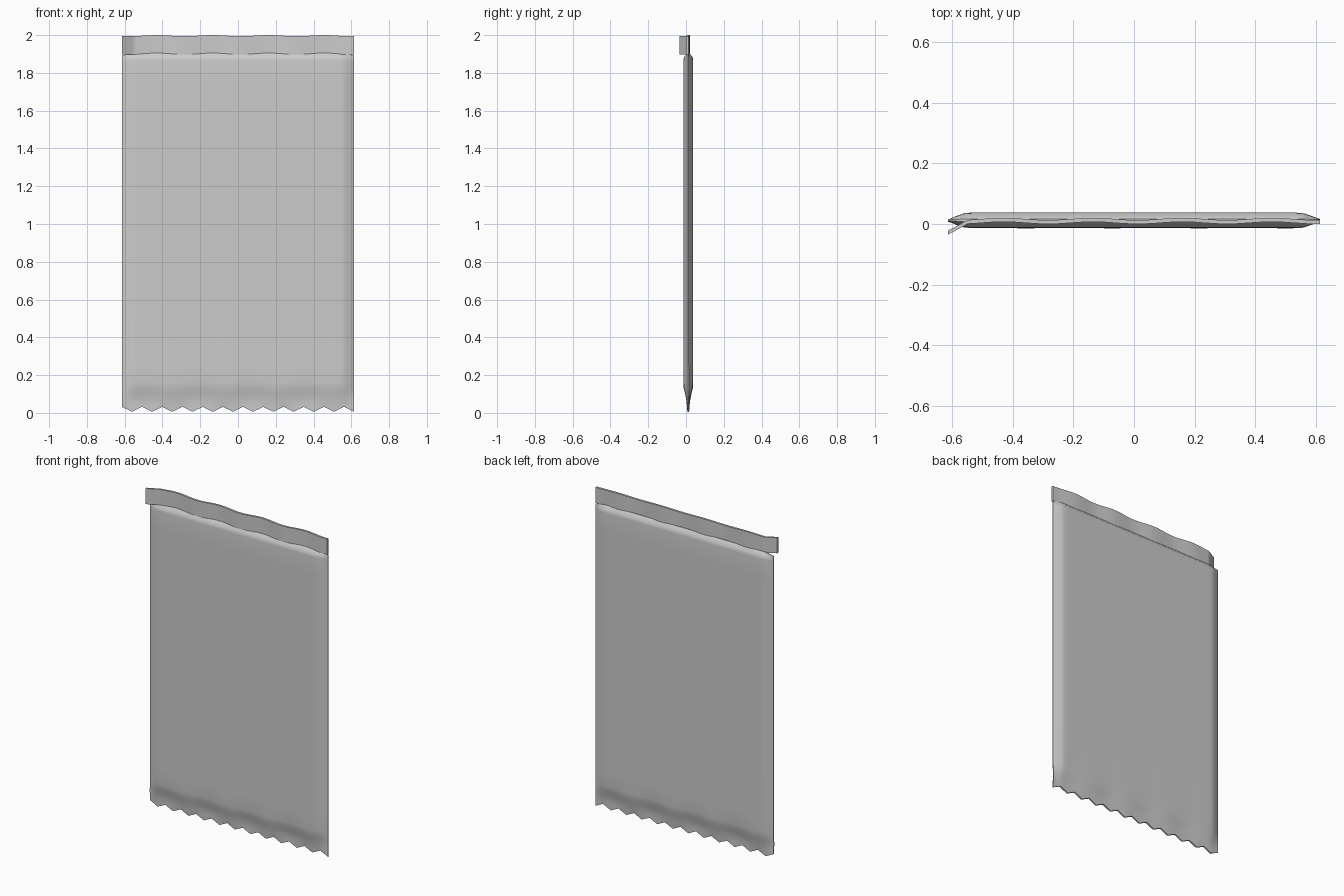
import bpy, bmesh, math

if "Cube" in bpy.data.objects:
    bpy.data.objects.remove(bpy.data.objects["Cube"])

HALF_W = 0.615
N = 92                      # columns across the width
TEETH = 11.5                # zigzag teeth along the bottom


def interp(x, pts):
    """Piecewise linear lookup."""
    if x <= pts[0][0]:
        return pts[0][1]
    for (a, fa), (b, fb) in zip(pts, pts[1:]):
        if x <= b:
            return fa + (fb - fa) * (x - a) / (b - a)
    return pts[-1][1]


def double_sheet(name, rows, point, angle):
    """Closed thin shell: front and back grids joined around the rim."""
    bm = bmesh.new()
    nr = len(rows)
    xs = [-HALF_W + 2 * HALF_W * i / N for i in range(N + 1)]
    f, b = [[[bm.verts.new(point(x, r, s)) for x in xs] for r in rows] for s in (-1, 1)]
    for j in range(nr - 1):
        for i in range(N):
            bm.faces.new((f[j][i], f[j][i + 1], f[j + 1][i + 1], f[j + 1][i]))
            bm.faces.new((b[j][i + 1], b[j][i], b[j + 1][i], b[j + 1][i + 1]))
        bm.faces.new((b[j][0], f[j][0], f[j + 1][0], b[j + 1][0]))
        bm.faces.new((f[j][N], b[j][N], b[j + 1][N], f[j + 1][N]))
    for i in range(N):
        bm.faces.new((b[0][i], b[0][i + 1], f[0][i + 1], f[0][i]))
        bm.faces.new((f[-1][i], f[-1][i + 1], b[-1][i + 1], b[-1][i]))
    bmesh.ops.recalc_face_normals(bm, faces=bm.faces)
    me = bpy.data.meshes.new(name)
    bm.to_mesh(me)
    bm.free()
    ob = bpy.data.objects.new(name, me)
    bpy.context.collection.objects.link(ob)
    bpy.ops.object.select_all(action='DESELECT')
    ob.select_set(True)
    bpy.context.view_layer.objects.active = ob
    bpy.ops.object.shade_smooth_by_angle(angle=math.radians(angle))
    return ob


# Pouch body: flat pillow with pinched sides, crimped zigzag bottom, sloped top
SIDE = [(0, 0.1), (0.027, 0.55), (0.0535, 0.92), (0.08, 1)]
RISE = [(0, 0.18), (0.06, 0.26), (0.10, 0.55), (0.13, 0.88), (0.16, 1),
        (1.865, 1), (1.885, 0.9), (1.905, 0.2)]
body_rows = [0, 0.045, 0.07, 0.10, 0.13, 0.16, 0.25, 0.6, 1.0, 1.4, 1.75, 1.865, 1.885, 1.905]


def body_point(x, z, s):
    edge = HALF_W - abs(x)
    t = 0.0255 * min(interp(edge, SIDE), 1) * interp(z, RISE)
    ripple = 0.003 * math.sin(x * 22) * max(0, 1 - abs(z - 0.09) / 0.09)
    y = 0.012 + s * max(t, 0.0025) + ripple
    if z == 0:
        u = ((x + HALF_W) / (2 * HALF_W) * TEETH) % 1.0
        z = 0.006 + 0.026 * abs(2 * u - 1)
    if z > 1.88:                               # shoulders drop at the corners
        z -= 0.012 * max(0, 1 - edge / 0.07)
    return x, y, z


double_sheet("pouch_body", body_rows, body_point, 40)


# Top seal strip: wavy band whose left end peels forward
def strip_point(x, r, s):
    wave = math.cos(2 * math.pi * (x - 0.16) / 0.295)
    y = 0.010 + 0.0035 * wave
    y -= 0.036 * min(1, max(0, (-x - 0.55) / 0.065))
    y += s * 0.0065
    z = 1.899 + r * 0.098 + 0.003 * wave * (1 if r > 0.5 else 0.7)
    return x, y, z


double_sheet("top_seal_strip", [0, 0.08, 0.5, 0.92, 1], strip_point, 40)
